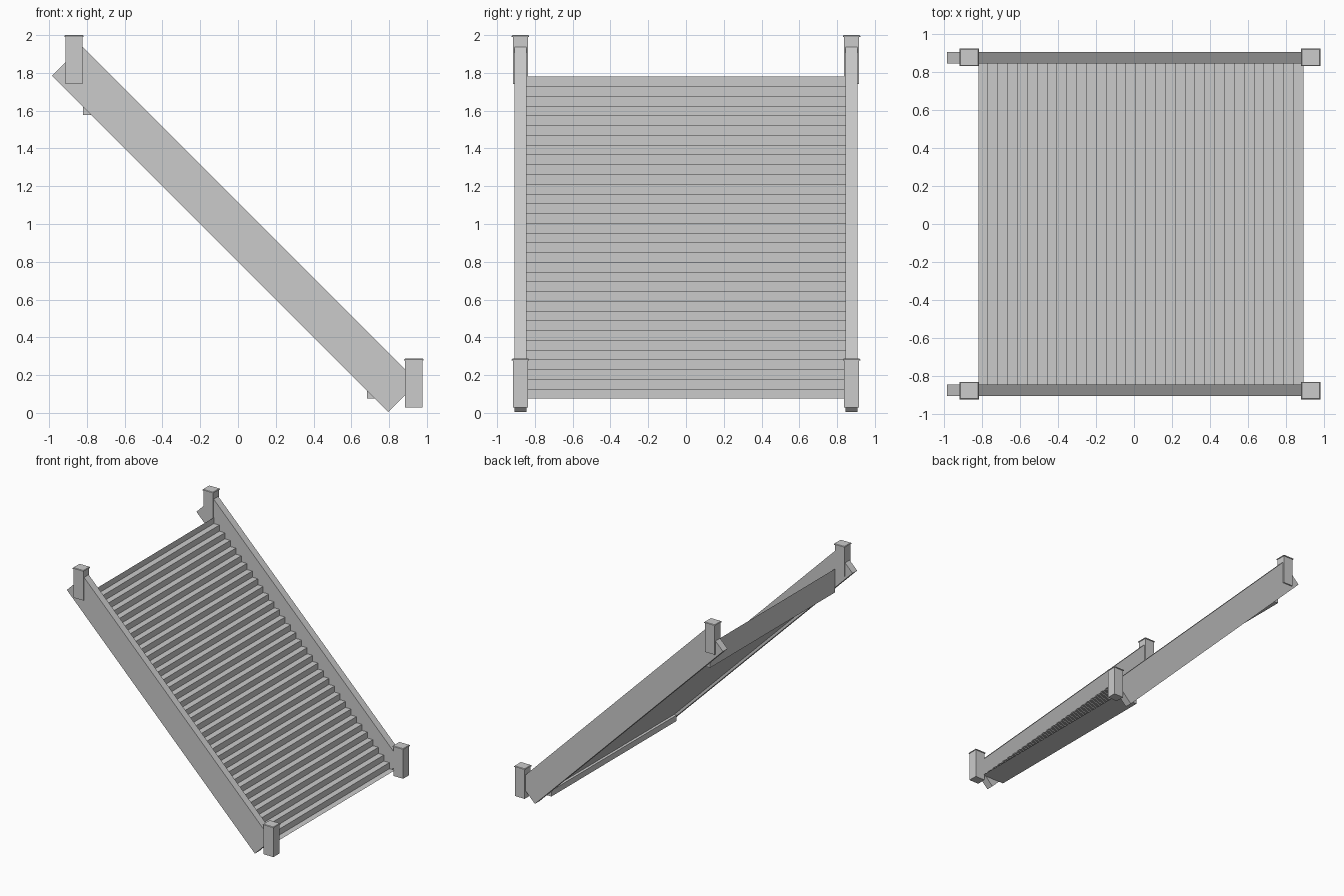
import bpy
import bmesh

cube = bpy.data.objects.get("Cube")
if cube:
    bpy.data.objects.remove(cube, do_unlink=True)

grey = bpy.data.materials.new("plain grey")
grey.use_nodes = True
COLOUR = (0.6, 0.6, 0.6, 1)
grey.diffuse_color = COLOUR
grey.node_tree.nodes["Principled BSDF"].inputs["Base Color"].default_value = COLOUR


def loft(name, rings):
    """Closed solid through matching rings of points."""
    bm = bmesh.new()
    loops = [[bm.verts.new(p) for p in ring] for ring in rings]
    n = len(loops[0])
    for a, b in zip(loops, loops[1:]):
        for i in range(n):
            j = (i + 1) % n
            bm.faces.new((a[i], a[j], b[j], b[i]))
    bm.faces.new(loops[0][::-1])
    bm.faces.new(loops[-1])
    bmesh.ops.recalc_face_normals(bm, faces=bm.faces[:])
    mesh = bpy.data.meshes.new(name)
    bm.to_mesh(mesh)
    bm.free()
    mesh.materials.append(grey)
    obj = bpy.data.objects.new(name, mesh)
    bpy.context.collection.objects.link(obj)


def extrude(name, profile, y0, y1):
    loft(name, [[(x, y, z) for x, z in profile] for y in (y0, y1)])


def square(x, y, z, hx, hy):
    return [(x - hx, y - hy, z), (x + hx, y - hy, z),
            (x + hx, y + hy, z), (x - hx, y + hy, z)]


# Flight of steps: starts with a tread, ends with a riser, sloping soffit below
STEPS = 33
X0, X1, Z0, Z1 = 0.893, -0.82, 0.075, 1.78
run, rise = (X1 - X0) / STEPS, (Z1 - Z0) / STEPS
profile = [(X0, Z0)]
for i in range(1, STEPS + 1):
    x = X0 + i * run
    profile += [(x, Z0 + (i - 1) * rise), (x, Z0 + i * rise)]
# Back edge, soffit and the small lips at its two ends
profile += [(X1, 1.578), (-0.772, 1.578), (-0.772, 1.602),
            (0.705, 0.125), (0.682, 0.125), (0.682, Z0)]
extrude("steps", profile, -0.845, 0.845)

# Sloping side boards and the newel posts at their ends
BOARD = [(-0.985, 1.785), (0.795, 0.005), (0.952, 0.162), (-0.828, 1.942)]
POSTS = {"upper": (-0.868, 1.742, 2.0), "lower": (0.931, 0.028, 0.287)}
for side, s in (("left_side", 1), ("right_side", -1)):
    extrude(side + "_board", BOARD, s * 0.845, s * 0.907)
    y = s * 0.877
    for level, (x, bottom, top) in POSTS.items():
        name = side + "_" + level
        loft(name + "_post", [square(x, y, z, 0.046, 0.04)
                              for z in (bottom, top - 0.01)])
        # Thin cap with a slightly chamfered top edge
        loft(name + "_cap", [square(x, y, top - 0.01, 0.051, 0.046),
                             square(x, y, top - 0.004, 0.051, 0.046),
                             square(x, y, top, 0.047, 0.042)])
